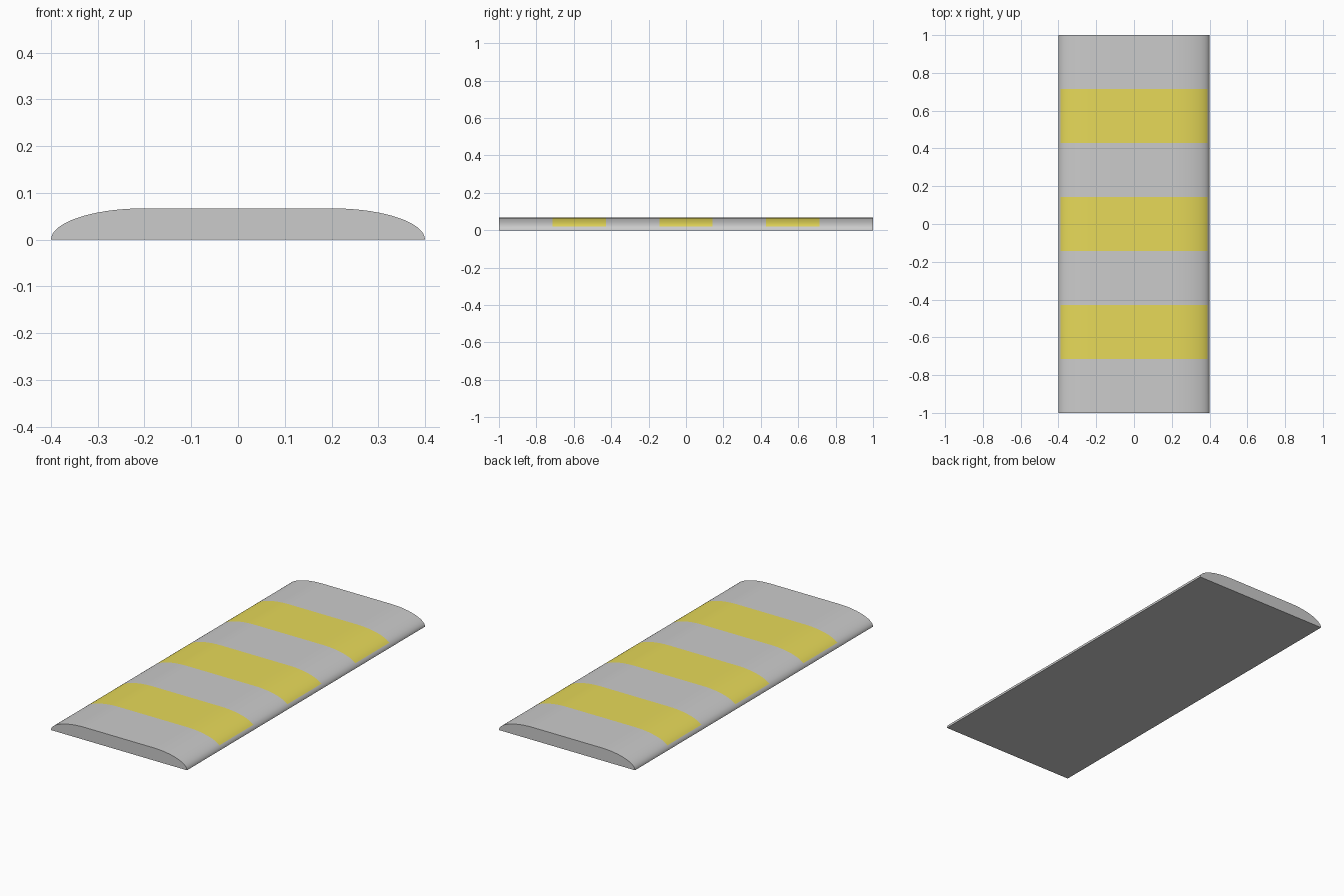
import bpy, bmesh, math

if "Cube" in bpy.data.objects:
    bpy.data.objects.remove(bpy.data.objects["Cube"])

HALF_W, FLAT, H = 0.4, 0.2, 0.067
BANDS, STEPS, EDGE = 7, 15, 3   # EDGE: profile step where the paint starts

# Cross-section: flat top with quarter-ellipse shoulders
right = []
for i in range(STEPS + 1):
    t = math.pi / 2 * i / STEPS
    right.append((FLAT + (HALF_W - FLAT) * math.cos(t), H * math.sin(t)))
profile = right + [(-x, z) for x, z in reversed(right)]
N = len(profile)
ys = [-1 + 2 * k / BANDS for k in range(BANDS + 1)]


def is_painted(band, i):
    return band % 2 == 1 and EDGE <= i < N - 1 - EDGE


def build(name, painted):
    bm = bmesh.new()
    rows = [[bm.verts.new((x, y, z)) for x, z in profile] for y in ys]
    for b in range(BANDS):
        for i in range(N - 1):
            if is_painted(b, i) == painted:
                bm.faces.new((rows[b][i], rows[b + 1][i], rows[b + 1][i + 1], rows[b][i + 1]))
        if not painted:  # underside
            bm.faces.new((rows[b][0], rows[b][-1], rows[b + 1][-1], rows[b + 1][0]))
    if not painted:      # end caps
        bm.faces.new(rows[0])
        bm.faces.new(rows[-1][::-1])
    bmesh.ops.delete(bm, geom=[v for v in bm.verts if not v.link_faces], context='VERTS')
    bm.normal_update()
    me = bpy.data.meshes.new(name)
    bm.to_mesh(me)
    bm.free()
    ob = bpy.data.objects.new(name, me)
    bpy.context.collection.objects.link(ob)
    bpy.ops.object.select_all(action='DESELECT')
    ob.select_set(True)
    bpy.context.view_layer.objects.active = ob
    bpy.ops.object.shade_smooth_by_angle(angle=math.radians(30))
    return ob


# Grey bump body and the flush yellow warning stripes
build("bump_body", False)
stripes = build("warning_stripes", True)
yellow = bpy.data.materials.new("yellow_paint")
yellow.diffuse_color = (0.8, 0.7, 0.1, 1)
yellow.use_nodes = True
yellow.node_tree.nodes["Principled BSDF"].inputs["Base Color"].default_value = yellow.diffuse_color
stripes.data.materials.append(yellow)
